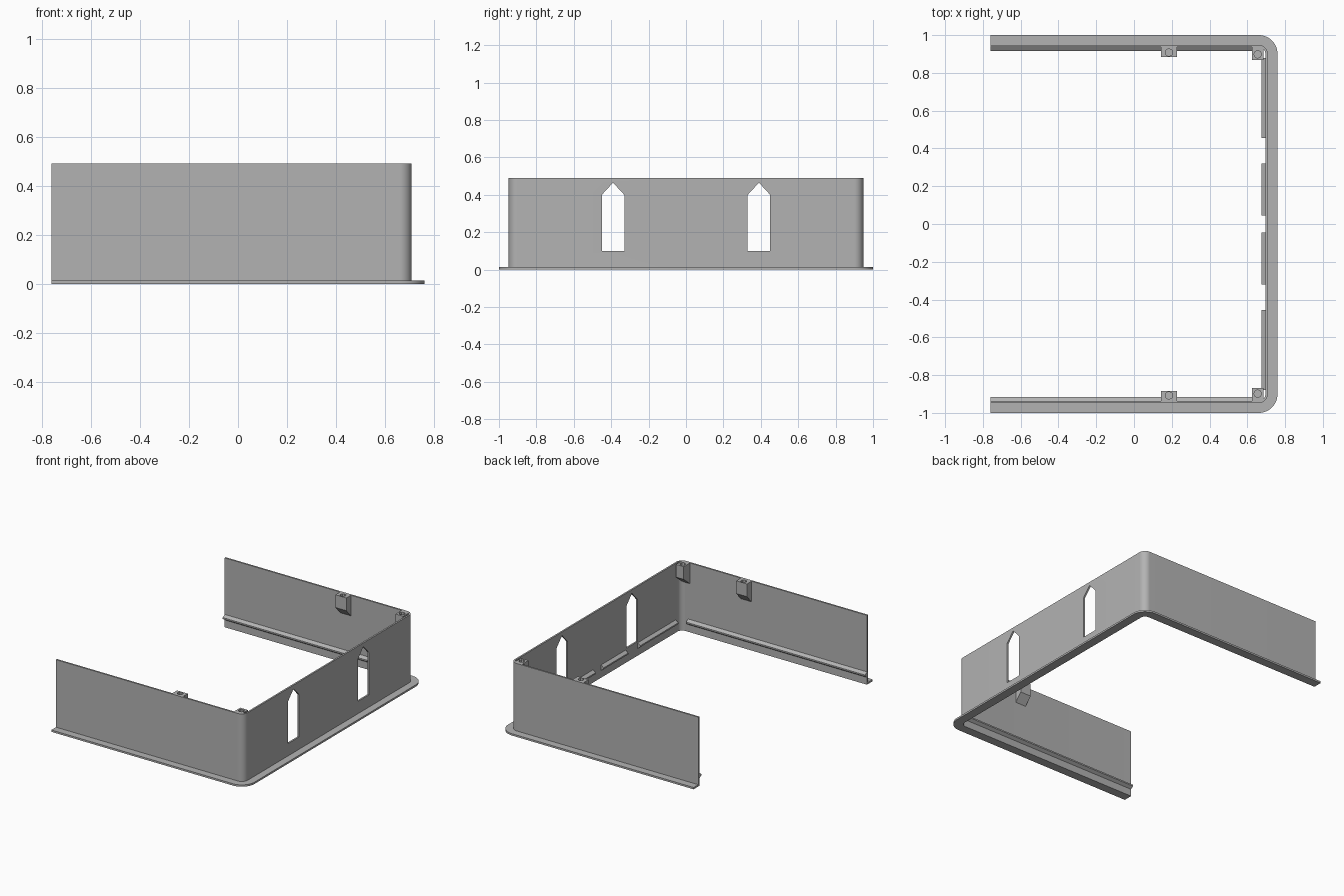
import bpy, bmesh, math
from mathutils import Vector

if "Cube" in bpy.data.objects:
    bpy.data.objects.remove(bpy.data.objects["Cube"], do_unlink=True)

grey = bpy.data.materials.new("plain_grey")
grey.use_nodes = True
grey.diffuse_color = (0.45, 0.45, 0.45, 1)
grey.node_tree.nodes["Principled BSDF"].inputs["Base Color"].default_value = grey.diffuse_color

OPEN_X, CX, CY = -0.76, 0.66, 0.90      # open end, corner arc centre
R_FLANGE, R_WALL, R_INNER = 0.10, 0.048, 0.036
HEIGHT = 0.49


def prism(name, outline, direction):
    """Extrude a closed outline of 3D points along a direction."""
    bm = bmesh.new()
    face = bm.faces.new([bm.verts.new(p) for p in outline])
    top = bmesh.ops.extrude_face_region(bm, geom=[face])["geom"]
    moved = [v for v in top if isinstance(v, bmesh.types.BMVert)]
    bmesh.ops.translate(bm, verts=moved, vec=Vector(direction))
    bmesh.ops.recalc_face_normals(bm, faces=bm.faces)
    mesh = bpy.data.meshes.new(name)
    bm.to_mesh(mesh)
    bm.free()
    obj = bpy.data.objects.new(name, mesh)
    bpy.context.collection.objects.link(obj)
    mesh.materials.append(grey)
    return obj


def activate(obj):
    bpy.ops.object.select_all(action='DESELECT')
    obj.select_set(True)
    bpy.context.view_layer.objects.active = obj


def cut(obj, cutter):
    mod = obj.modifiers.new("cut", 'BOOLEAN')
    mod.operation, mod.solver, mod.object = 'DIFFERENCE', 'EXACT', cutter
    activate(obj)
    bpy.ops.object.modifier_apply(modifier=mod.name)
    bpy.data.objects.remove(cutter, do_unlink=True)


def u_path(r, z, steps=12):
    """Three-sided path with two rounded corners of radius r."""
    arc = [(CX + r * math.cos(a), CY + r * math.sin(a))
           for a in (math.pi / 2 * i / steps for i in range(steps + 1))]
    pts = [(OPEN_X, -CY - r)] + [(x, -y) for x, y in reversed(arc)] + arc + [(OPEN_X, CY + r)]
    return [(x, y, z) for x, y in pts]


def u_band(name, outer, inner, z0, z1):
    return prism(name, u_path(outer, z0) + u_path(inner, z0)[::-1], (0, 0, z1 - z0))


# Thin wall and the flat flange around its foot
wall = u_band("wall", R_WALL, R_INNER, 0, HEIGHT)
flange = u_band("flange", R_FLANGE, R_WALL - 0.004, 0, 0.013)

# Pointed windows in the closed side
for s in (-1, 1):
    shape = [(0.33, 0.10), (0.45, 0.10), (0.45, 0.40), (0.39, 0.465), (0.33, 0.40)]
    cut(wall, prism("window_cutter", [(0.6, s * y, z) for y, z in shape], (0.2, 0, 0)))

# Snap ridges along the inside, profile as (reach from wall, height)
ridge = [(-0.002, 0.05), (0.021, 0.066), (0.021, 0.076), (-0.002, 0.092)]
in_x, in_y = CX + R_INNER, CY + R_INNER
for s, side in ((-1, "front"), (1, "back")):
    prism(side + "_ridge", [(OPEN_X, s * (in_y - d), z) for d, z in ridge], (0.64 - OPEN_X, 0, 0))
    for part, y0, y1 in (("inner", 0.045, 0.32), ("outer", 0.455, 0.88)):
        prism(f"{side}_{part}_end_ridge", [(in_x - d, s * y0, z) for d, z in ridge],
              (0, s * (y1 - y0), 0))


# Screw bosses with sloping undersides and blind holes
def boss(name, s, x0, x1, y_in, hole_x, hole_y):
    y_out = in_y + 0.004
    side = [(y_out, HEIGHT), (y_in, HEIGHT), (y_in, 0.40), (y_out, 0.34)]
    obj = prism(name, [(x0, s * y, z) for y, z in side], (x1 - x0, 0, 0))
    ring = [math.tau * i / 8 for i in range(8)]
    cut(obj, prism("hole_cutter", [(hole_x + 0.02 * math.cos(a), s * hole_y + 0.02 * math.sin(a), 0.42)
                                   for a in ring], (0, 0, 0.1)))


for s, side in ((-1, "front"), (1, "back")):
    boss(side + "_middle_boss", s, 0.143, 0.227, 0.885, 0.185, 0.908)
    boss(side + "_corner_boss", s, 0.625, 0.685, 0.867, 0.655, 0.898)

# Smooth the rounded corners only
for obj in (wall, flange):
    activate(obj)
    bpy.ops.object.shade_smooth_by_angle(angle=math.radians(30))
